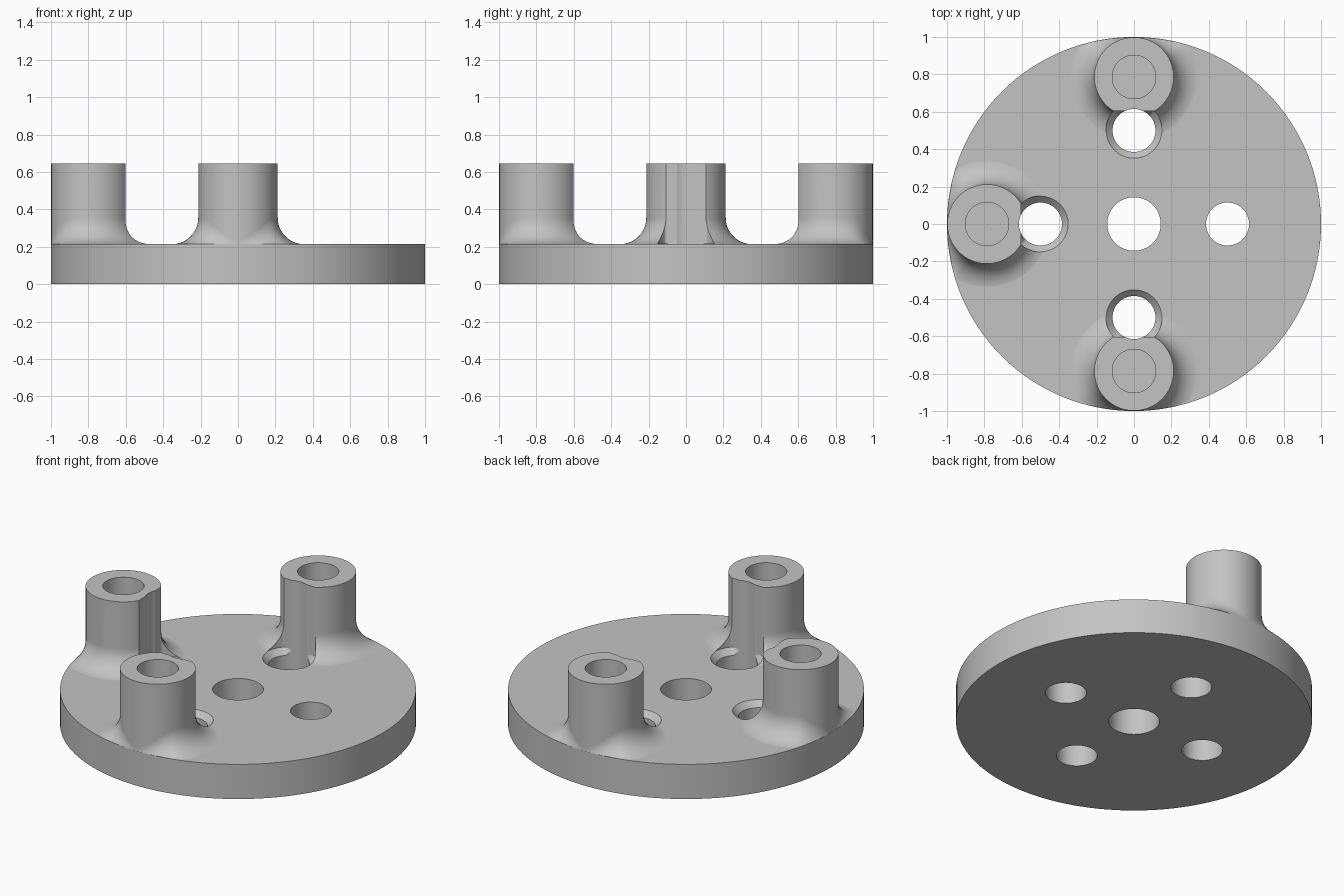
import bpy, bmesh, math
from mathutils import Vector

cube = bpy.data.objects.get("Cube")
if cube:
    bpy.data.objects.remove(cube, do_unlink=True)

# Main dimensions
BASE_TOP, POST_TOP = 0.215, 0.645
POST_R, POST_AT = 0.2125, 0.786
FILLET, RIM = 0.14, 0.9994
HOLE_R, HOLE_AT = 0.115, 0.5
SINK_R, NOTCH_DEPTH = 0.15, 0.104

grey = bpy.data.materials.new("plain_grey")
colour = (0.55, 0.55, 0.55, 1)
grey.diffuse_color = colour
grey.use_nodes = True
grey.node_tree.nodes["Principled BSDF"].inputs["Base Color"].default_value = colour


def lathe(name, outline, centre=(0, 0), sides=64):
    """Capped solid swept round z; outline(direction) lists its (radius, z) points."""
    bm = bmesh.new()
    columns = []
    for i in range(sides):
        u = Vector((math.cos(math.tau * i / sides), math.sin(math.tau * i / sides), 0))
        columns.append([bm.verts.new((centre[0] + r * u.x, centre[1] + r * u.y, z))
                        for r, z in outline(u)])
    for i, col in enumerate(columns):
        after = columns[(i + 1) % sides]
        for k in range(len(col) - 1):
            bm.faces.new((col[k], after[k], after[k + 1], col[k + 1]))
    bm.faces.new([col[0] for col in reversed(columns)])
    bm.faces.new([col[-1] for col in columns])
    mesh = bpy.data.meshes.new(name)
    bm.to_mesh(mesh)
    bm.free()
    mesh.materials.append(grey)
    obj = bpy.data.objects.new(name, mesh)
    bpy.context.collection.objects.link(obj)
    return obj


def combine(target, tool, operation):
    """Apply a boolean and discard the helper."""
    tool.hide_render = True
    mod = target.modifiers.new(operation, 'BOOLEAN')
    mod.operation, mod.solver, mod.object = operation, 'EXACT', tool
    bpy.context.view_layer.objects.active = target
    bpy.ops.object.modifier_apply(modifier=mod.name)
    bpy.data.objects.remove(tool, do_unlink=True)


def drill(target, radius, centre, bottom=-0.2):
    tool = lathe("drill", lambda u: [(radius, bottom), (radius, 1.1)], centre)
    combine(target, tool, 'DIFFERENCE')


def post_outline(d):
    """Post with a rounded foot that narrows to stay inside the plate's rim."""
    def outline(u):
        along = POST_AT * d.dot(u)
        room = math.sqrt(along ** 2 - POST_AT ** 2 + RIM ** 2) - along - POST_R
        start = math.asin(1 - min(FILLET, max(room, 0.0005)) / FILLET)
        points = []
        for i in range(11):
            a = start + (math.pi / 2 - start) * i / 10
            points.append((POST_R + FILLET * (1 - math.sin(a)),
                           BASE_TOP - 0.001 + FILLET * (math.cos(start) - math.cos(a))))
        return [(points[0][0], 0.1)] + points + [(POST_R, POST_TOP)]
    return outline


def notch_outline(d):
    """Countersink and clearance, flat on the side facing the post."""
    def outline(u):
        facing = max(d.dot(u), 0.01)
        wide = min(SINK_R, NOTCH_DEPTH / facing)
        return [(SINK_R - 0.05, BASE_TOP - 0.05), (wide, BASE_TOP + 0.002), (wide, 1)]
    return outline


# Round plate with three posts
plate = lathe("base_plate_with_posts", lambda u: [(1, 0), (1, BASE_TOP)], sides=128)
post_dirs = [Vector((0, 1, 0)), Vector((-1, 0, 0)), Vector((0, -1, 0))]
for d in post_dirs:
    combine(plate, lathe("post", post_outline(d), d * POST_AT), 'UNION')

# Screw clearance beside each post, and the blind bore in its top
for d in post_dirs:
    combine(plate, lathe("notch", notch_outline(d), d * HOLE_AT, 128), 'DIFFERENCE')
    drill(plate, 0.116, d * POST_AT, BASE_TOP + 0.01)

# Through holes
for d in post_dirs + [Vector((1, 0, 0))]:
    drill(plate, HOLE_R, d * HOLE_AT)
drill(plate, 0.143, (0, 0))

# Smooth round walls, crisp edges
bpy.ops.object.select_all(action='DESELECT')
plate.select_set(True)
bpy.context.view_layer.objects.active = plate
bpy.ops.object.shade_smooth_by_angle(angle=math.radians(20))
normals = plate.modifiers.new("weighted_normals", 'WEIGHTED_NORMAL')
normals.keep_sharp = True
